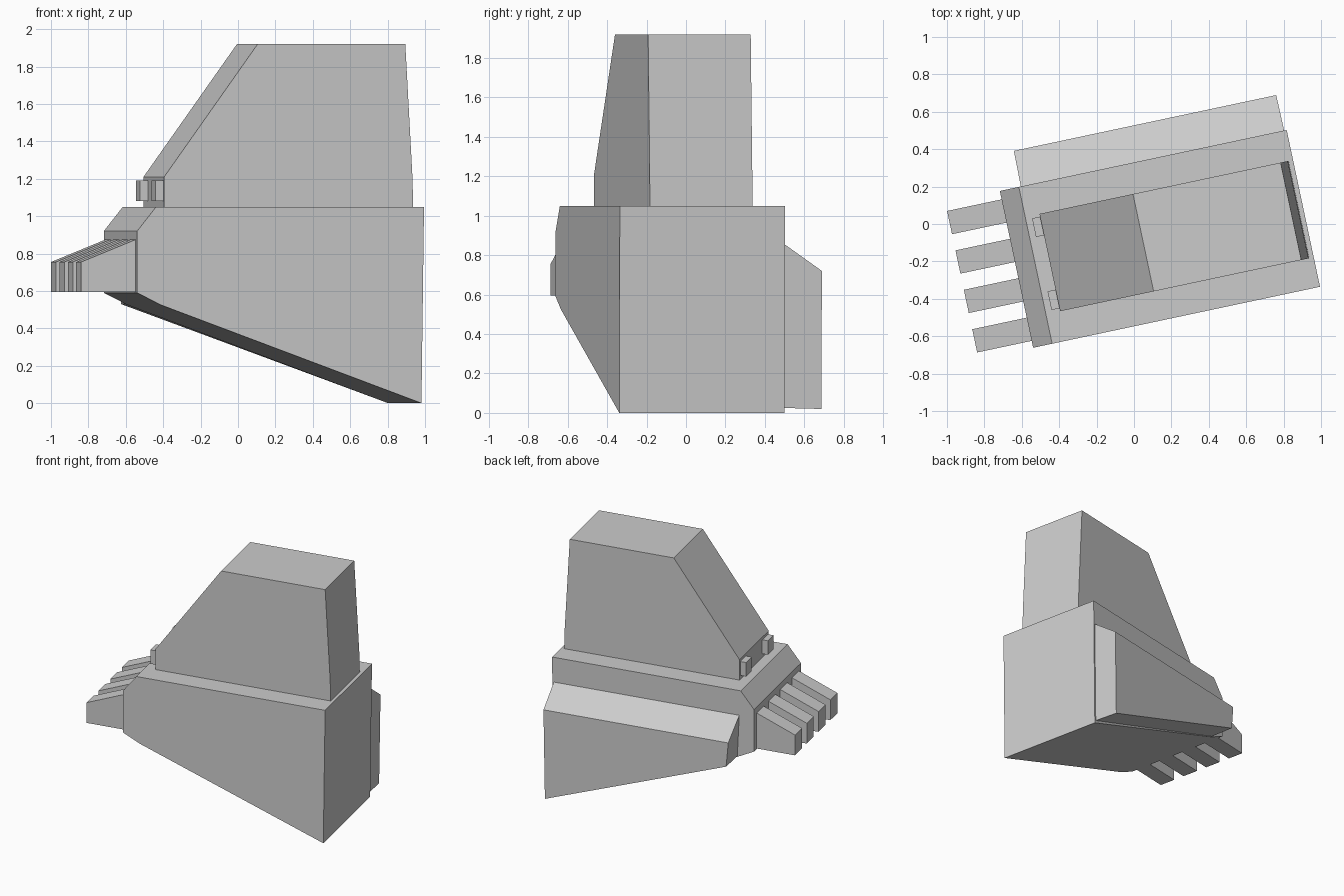
import bpy, math
from mathutils import Matrix

if "Cube" in bpy.data.objects:
    bpy.data.objects.remove(bpy.data.objects["Cube"])

# Whole model is turned 12 degrees about the vertical axis
TURN = Matrix.Rotation(math.radians(12), 4, 'Z')


def loft(name, prof_a, v_a, prof_b, v_b):
    """Solid between two (u, z) profiles lying at side positions v_a and v_b."""
    n = len(prof_a)
    verts = [(u, v_a, z) for u, z in prof_a] + [(u, v_b, z) for u, z in prof_b]
    faces = [tuple(range(n)), tuple(range(2 * n - 1, n - 1, -1))]
    faces += [(i, i + n, (i + 1) % n + n, (i + 1) % n) for i in range(n)]
    mesh = bpy.data.meshes.new(name)
    mesh.from_pydata(verts, [], faces)
    mesh.transform(TURN)
    mesh.update()
    obj = bpy.data.objects.new(name, mesh)
    bpy.context.collection.objects.link(obj)
    return obj


def extrude(name, prof, v_a, v_b):
    return loft(name, prof, v_a, prof, v_b)


# Profiles run counter-clockwise seen from the -v side
# Wedge-shaped lower body
extrude("lower_body", [(-0.665, 0.59), (-0.535, 0.525), (0.889, 0.0),
                       (0.903, 1.05), (-0.561, 1.05), (-0.665, 0.92)],
        -0.535, 0.322)

# Tapered upper tower
extrude("upper_tower", [(-0.483, 1.05), (0.878, 1.05), (0.874, 1.21),
                        (0.835, 1.92), (0.028, 1.92), (-0.483, 1.21)],
        -0.374, 0.158)

# Side pod with sloping roof
loft("side_pod",
     [(-0.535, 0.53), (0.877, 0.025), (0.889, 0.855), (-0.55, 0.855)], 0.322,
     [(-0.53, 0.53), (0.876, 0.02), (0.887, 0.72), (-0.547, 0.72)], 0.516)

# Row of four front teeth
for i in range(4):
    c = 0.2125 - 0.2155 * i
    extrude(f"front_tooth_{i + 1}", [(-0.963, 0.595), (-0.665, 0.595),
                                     (-0.665, 0.875), (-0.963, 0.755)],
            c - 0.0635, c + 0.0635)

# Two small blocks on the tower front
for side, c in (("left", 0.092), ("right", -0.307)):
    extrude(f"front_block_{side}", [(-0.527, 1.08), (-0.483, 1.08),
                                    (-0.483, 1.19), (-0.527, 1.19)],
            c - 0.051, c + 0.051)
